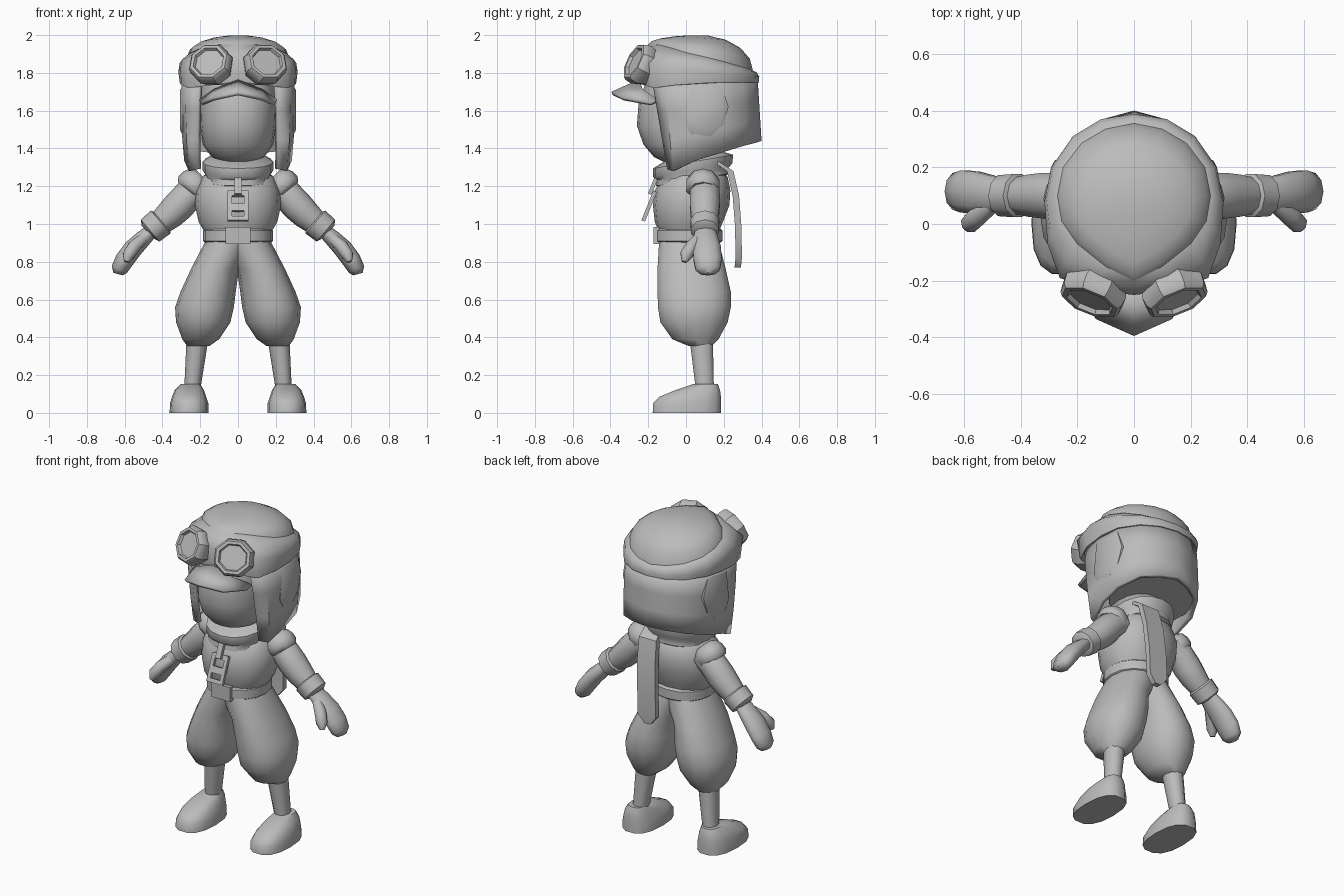
import bpy, bmesh, math
from mathutils import Vector, Matrix

cube = bpy.data.objects.get("Cube")
if cube:
    bpy.data.objects.remove(cube, do_unlink=True)

mat = bpy.data.materials.new("plain_grey")
mat.use_nodes = True
GREY = (0.5, 0.5, 0.5, 1)
mat.diffuse_color = GREY
mat.node_tree.nodes["Principled BSDF"].inputs["Base Color"].default_value = GREY


def finish(name, bm, angle=40, thick=0):
    bmesh.ops.recalc_face_normals(bm, faces=bm.faces)
    me = bpy.data.meshes.new(name)
    bm.to_mesh(me)
    bm.free()
    me.materials.append(mat)
    ob = bpy.data.objects.new(name, me)
    bpy.context.collection.objects.link(ob)
    if thick:
        mod = ob.modifiers.new("thickness", 'SOLIDIFY')
        mod.thickness = thick
        mod.offset = -1
    bpy.ops.object.select_all(action='DESELECT')
    ob.select_set(True)
    bpy.context.view_layer.objects.active = ob
    bpy.ops.object.shade_smooth_by_angle(angle=math.radians(angle))


def loft(name, rings, closed=True, caps=True, angle=40, thick=0):
    """Skin a list of point rings."""
    bm = bmesh.new()
    rows = [[bm.verts.new(p) for p in r] for r in rings]
    n = len(rows[0])
    for a, b in zip(rows, rows[1:]):
        for i in range(n if closed else n - 1):
            j = (i + 1) % n
            bm.faces.new((a[i], a[j], b[j], b[i]))
    if caps:
        bm.faces.new(rows[0])
        bm.faces.new(rows[-1])
    finish(name, bm, angle, thick)


def oval(x0, x1, y0, y1, z, side=1, n=14, e=2.2, tilt=0):
    """Rounded ring filling the given extents."""
    pts = []
    cx, cy = (x0 + x1) / 2, (y0 + y1) / 2
    for i in range(n):
        t = 2 * math.pi * i / n
        c, s = math.cos(t), math.sin(t)
        x = cx + (x1 - x0) / 2 * math.copysign(abs(c) ** (2 / e), c)
        y = cy + (y1 - y0) / 2 * math.copysign(abs(s) ** (2 / e), s)
        pts.append((side * x, y, z + tilt * (y - cy)))
    return pts


def round_part(name, rows, e=2.2, n=16, tilt=0, **kw):
    """Centred part from rows of (half width, front, back, height)."""
    loft(name, [oval(-w, w, f, b, z, 1, n, e, tilt) for w, f, b, z in rows], **kw)


def full_ring(half):
    """Mirror a half outline running from front centre to back centre."""
    return half + [(-x, y, z) for x, y, z in reversed(half[1:-1])]


def limb(name, pts, side, flat=1.0, n=10, **kw):
    """Tube along (x, y, z, radius), flattened in the x-z plane."""
    ps = [Vector(p[:3]) for p in pts]
    rings = []
    for i, p in enumerate(ps):
        d = (ps[min(i + 1, len(ps) - 1)] - ps[max(i - 1, 0)]).normalized()
        u = (Vector((0, 1, 0)) - d * d.y).normalized()
        v = d.cross(u) * flat
        ring = []
        for k in range(n):
            t = 2 * math.pi * (k + .5) / n
            q = p + (u * math.cos(t) + v * math.sin(t)) * pts[i][3]
            ring.append((q.x * side, q.y, q.z))
        rings.append(ring)
    loft(name, rings, **kw)


def box(name, c, size, tilt=0):
    bm = bmesh.new()
    m = Matrix.Translation(c) @ Matrix.Rotation(tilt, 4, 'X') @ Matrix.Diagonal((*size, 1))
    bmesh.ops.create_cube(bm, size=1, matrix=m)
    finish(name, bm)


# Head
round_part("face", [(.08, -.12, .08, 1.33), (.14, -.17, .14, 1.355), (.185, -.225, .2, 1.42),
                    (.2, -.26, .24, 1.52), (.205, -.25, .25, 1.65), (.2, -.2, .25, 1.78)], n=20)
round_part("hood_liner", [(.25, -.06, .37, 1.405), (.26, -.06, .36, 1.6), (.26, -.08, .34, 1.76)], tilt=.15)

# Hood band, deep at the goggles and narrow at the back, and the crown above it
crease = full_ring([(0, -.2, 1.95), (.1, -.15, 1.95), (.2, -.07, 1.93), (.255, .01, 1.905), (.27, .1, 1.885),
                    (.25, .2, 1.86), (.185, .285, 1.835), (.1, .335, 1.82), (0, .355, 1.81)])
middle = full_ring([(0, -.25, 1.87), (.14, -.235, 1.87), (.262, -.19, 1.85), (.305, -.07, 1.825), (.316, .08, 1.805),
                    (.292, .2, 1.79), (.215, .31, 1.785), (.115, .37, 1.78), (0, .388, 1.78)])
under = full_ring([(0, -.24, 1.755), (.14, -.225, 1.735), (.258, -.17, 1.72), (.3, -.06, 1.735), (.308, .08, 1.745),
                   (.285, .2, 1.75), (.21, .31, 1.75), (.11, .368, 1.75), (0, .386, 1.75)])
upper = [(Vector(a) * .45 + Vector(b) * .55) * 1 + Vector((a[0] * .05, 0, .01)) for a, b in zip(crease, middle)]
loft("hood_band", [under, middle, upper, crease], angle=50)
dome = []
for k in range(5):
    a = math.radians(k * 20)
    dome.append([(x * math.cos(a), .07 + (y - .07) * math.cos(a), z + (2 - z) * math.sin(a))
                 for x, y, z in crease])
loft("hood_crown", dome, angle=60)

# Lower hood with hanging front flaps
top = [(.205, -.18), (.275, -.11), (.298, .04), (.28, .19), (.205, .305), (.11, .36)]
low = [(.21, -.1, 1.29), (.26, -.07, 1.28), (.285, .05, 1.335),
       (.28, .18, 1.375), (.215, .31, 1.415), (.11, .37, 1.43)]
top += [(0, .38)] + [(-x, y) for x, y in reversed(top)]
low += [(0, .4, 1.44)] + [(-x, y, z) for x, y, z in reversed(low)]
rings = []
for k in range(4):
    t = k / 3
    bulge = 1 + .03 * math.sin(math.pi * t)
    rings.append([((a[0] + (b[0] - a[0]) * t) * bulge, a[1] + (b[1] - a[1]) * t,
                   1.76 + (b[2] - 1.76) * t) for a, b in zip(top, low)])
loft("lower_hood", rings, closed=False, caps=False, thick=.025)

# Cap brim
inner = [(.205, -.15, 1.66), (.13, -.23, 1.715), (0, -.25, 1.765)]
outer = [(.2, -.19, 1.64), (.135, -.335, 1.67), (0, -.395, 1.70)]
rings = [r + [(-x, y, z) for x, y, z in reversed(r[:2])] for r in (inner, outer)]
loft("brim", rings, closed=False, caps=False, thick=.02)

# Collar scarf and its hanging tail
round_part("scarf", [(.14, -.12, .19, 1.215), (.18, -.16, .23, 1.235), (.175, -.155, .225, 1.265),
                     (.187, -.175, .245, 1.285), (.187, -.175, .25, 1.33), (.14, -.11, .19, 1.36)],
           tilt=.17, angle=50)
tail = [(.1, .16, 1.33, .05), (.09, .235, 1.28, .06), (.08, .265, 1.15, .062),
        (.07, .278, .98, .062), (.065, .28, .82, .062), (.065, .275, .77, .02)]
loft("scarf_tail", [[(x - w, y - .018, z), (x + w, y - .018, z), (x + w, y + .016, z),
                     (x - w, y + .016, z)] for x, y, z, w in tail])

# Torso, belt and buckle
round_part("torso", [(.172, -.14, .17, .95), (.208, -.165, .195, 1.01), (.228, -.175, .23, 1.1),
                     (.222, -.165, .235, 1.18), (.19, -.12, .22, 1.25), (.12, -.05, .17, 1.3)])
round_part("belt", [(.172, -.148, .18, .9), (.184, -.162, .193, .91), (.184, -.162, .193, .965),
                    (.172, -.148, .18, .978)])
box("buckle", (0, -.158, .94), (.13, .028, .09))

# Zip pull: small link and slotted tag
TILT = math.radians(-22)
frame = Matrix.Translation((0, -.195, 1.095)) @ Matrix.Rotation(TILT, 4, 'X')
for name, x, z, w, h in [("tag_left", .044, 0, .022, .17), ("tag_right", -.044, 0, .022, .17),
                         ("tag_top", 0, .07, .11, .03), ("tag_middle", 0, -.01, .08, .04),
                         ("tag_bottom", 0, -.073, .11, .024)]:
    box(name, frame @ Vector((x, 0, z)), (w, .02, h), TILT)
box("zip_link", (0, -.175, 1.2), (.035, .02, .09), TILT)

for side, label in ((1, "left"), (-1, "right")):
    # Goggle with flared seat and recessed lens
    n = Vector((side * .34, -.84, .42)).normalized()
    m = Matrix.Translation((side * .155, -.272, 1.86)) @ n.to_track_quat('Z', 'Y').to_matrix().to_4x4()
    rings = []
    for r, d in [(.1, -.1), (.122, -.045), (.118, -.01), (.106, .006), (.088, .006), (.08, -.01)]:
        rings.append([m @ Vector((r * math.cos(t), r * .94 * math.sin(t), d))
                      for t in [math.pi * (k + .5) / 4 for k in range(8)]])
    loft("goggle_" + label, rings, angle=30)

    # Ear cup, leaning into the hood at the top
    cup = [(.02, 1.73), (-.005, 1.53), (.03, 1.47), (.13, 1.465), (.19, 1.51), (.225, 1.62), (.19, 1.73)]
    rings = []
    for x, s in ((.25, 1), (.294, 1), (.308, .8)):
        rings.append([(side * (x - max(0, y - .1) * .12), .1 + (y - .1) * s, 1.62 + (z - 1.62) * s)
                      for y, z in cup])
    loft("ear_cup_" + label, rings, angle=50)

    # Sleeve, shoulder roll, cuff and mitten
    limb("sleeve_" + label, [(.18, .1, 1.2, .07), (.25, .1, 1.165, .082), (.31, .1, 1.1, .084),
                             (.36, .1, 1.05, .078), (.43, .1, .99, .062)], side)
    limb("shoulder_roll_" + label, [(.185, .09, 1.25, .05), (.2, .09, 1.235, .08), (.225, .09, 1.212, .092),
                                    (.248, .09, 1.19, .092), (.26, .09, 1.175, .075)], side, angle=50)
    limb("cuff_" + label, [(.4, .1, 1.02, .06), (.41, .1, 1.01, .08),
                           (.465, .1, .965, .076), (.475, .1, .955, .05)], side)
    limb("mitten_" + label, [(.45, .1, .97, .055), (.5, .105, .925, .068), (.555, .11, .87, .078),
                             (.6, .115, .81, .078), (.628, .115, .76, .068), (.635, .115, .735, .04)],
         side, flat=.65, angle=60)
    limb("thumb_" + label, [(.5, .07, .925, .03), (.55, .03, .88, .036),
                            (.58, 0, .835, .034), (.59, -.01, .8, .015)], side, n=8, angle=60)

    # Trouser leg, shin and shoe
    rows = [(.15, .27, .01, .14, .355), (.1, .295, -.075, .175, .39), (.04, .328, -.14, .225, .48),
            (.022, .333, -.153, .242, .56), (.012, .305, -.155, .242, .64), (-.005, .25, -.155, .215, .76),
            (-.1, .172, -.146, .176, .91)]
    loft("trouser_" + label, [oval(*r, side) for r in rows])
    loft("shin_" + label, [oval(*r, side, 10) for r in
                           [(.2, .285, .05, .15, .12), (.155, .272, .015, .145, .4)]])
    loft("shoe_" + label, [oval(*r, side, 14, 2.5) for r in
                           [(.155, .362, -.18, .19, 0), (.157, .36, -.178, .19, .05),
                            (.168, .35, -.145, .188, .085), (.18, .335, -.06, .183, .12),
                            (.2, .305, .035, .17, .152)]])
